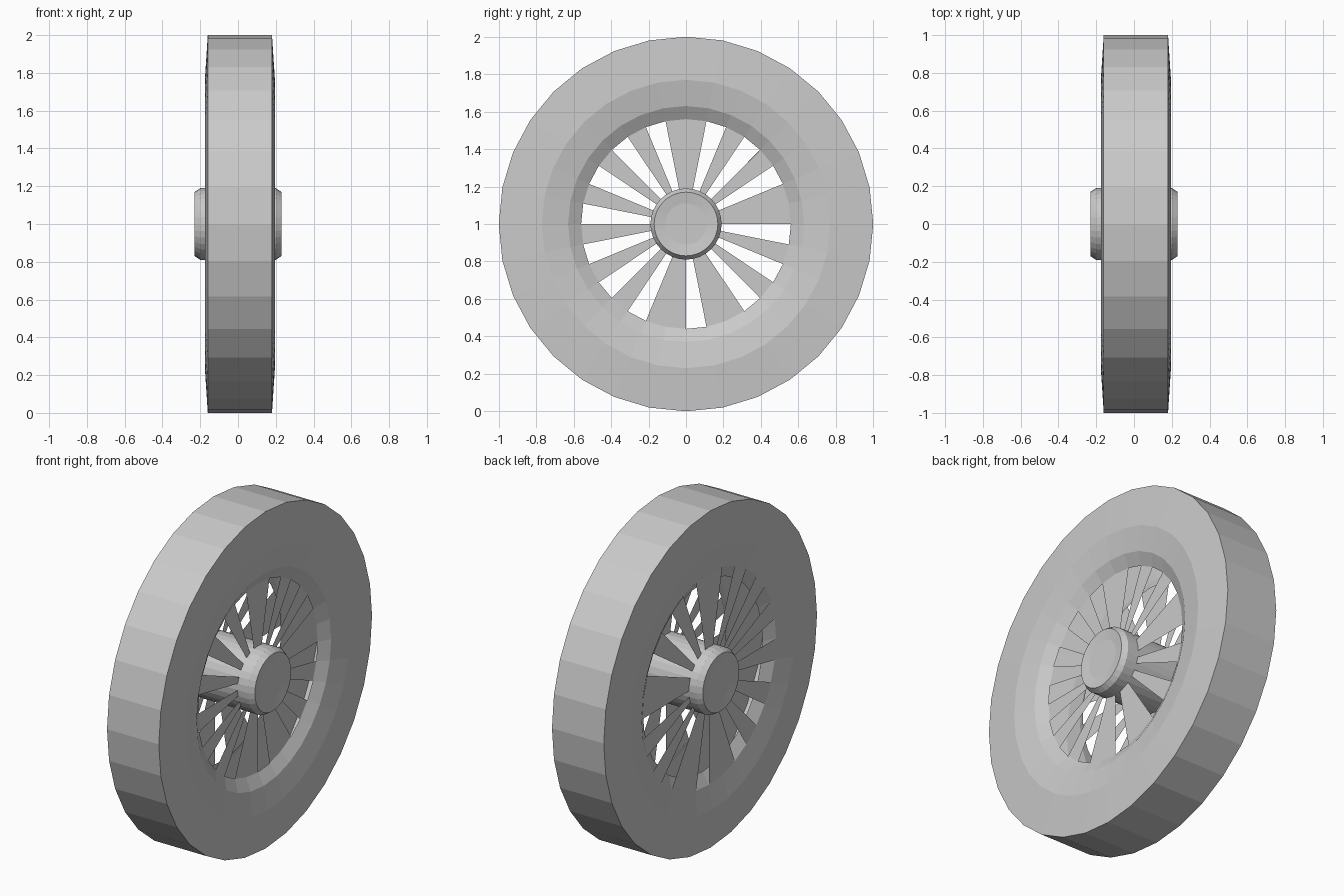
import bpy, bmesh
from math import cos, sin, pi

cube = bpy.data.objects.get("Cube")
if cube:
    bpy.data.objects.remove(cube)

SEGMENTS = 32
STEP = 2 * pi / SEGMENTS
AXLE_Z = 1.0

grey = bpy.data.materials.new("plain grey")
grey.use_nodes = True
COLOUR = (0.59, 0.59, 0.59, 1)
grey.diffuse_color = COLOUR
grey.node_tree.nodes["Principled BSDF"].inputs["Base Color"].default_value = COLOUR


def point(x, radius, index):
    """Position around the axle, counted from +y towards +z."""
    return (x, radius * cos(index * STEP), AXLE_Z + radius * sin(index * STEP))


def finish(name, bm):
    mesh = bpy.data.meshes.new(name)
    bm.to_mesh(mesh)
    bm.free()
    mesh.materials.append(grey)
    obj = bpy.data.objects.new(name, mesh)
    bpy.context.collection.objects.link(obj)
    return obj


def lathe(name, profile, capped=False):
    """Spin a (x, radius) profile, listed from +x to -x, about the axle."""
    bm = bmesh.new()
    rings = [[bm.verts.new(point(x, r, i)) for i in range(SEGMENTS)]
             for x, r in profile]
    for a, b in zip(rings, rings[1:]):
        for i in range(SEGMENTS):
            j = (i + 1) % SEGMENTS
            bm.faces.new((a[i], b[i], b[j], a[j]))
    if capped:
        bm.faces.new(rings[0])
        bm.faces.new(rings[-1][::-1])
    bm.normal_update()
    return finish(name, bm)


def spoke_layer(name, x, outer, facing):
    """Flat wedge spokes, with a few doubled up around the wheel."""
    starts = [0, *range(1, 8, 2), *range(8, 23, 2), 23, 25, *range(26, 31, 2)]
    bm = bmesh.new()
    for i in starts:
        corners = [(0.17, i), (outer, i), (outer, i + 1), (0.17, i + 1)]
        verts = [bm.verts.new(point(x, r, k)) for r, k in corners]
        bm.faces.new(verts[::facing])
    bm.normal_update()
    return finish(name, bm)


# Tyre: hollow shell, tread and side walls that step in towards the rim
half = [(0.12, 0.56), (0.16, 0.63), (0.185, 0.77), (0.17, 1.0)]
OFFSET = 0.01
tyre_profile = [(OFFSET + x, r) for x, r in half]
tyre_profile += [(OFFSET - x, r) for x, r in reversed(half)]
lathe("tyre", tyre_profile)

# Hub: barrel with chamfered, slightly dished ends
hub_half = [(0.222, 0.11), (0.23, 0.17), (0.2, 0.19)]
lathe("hub", hub_half[:] + [(-x, r) for x, r in reversed(hub_half)], capped=True)

# Spokes on both sides
spoke_layer("left_spokes", 0.13, 0.56, 1)
spoke_layer("right_spokes", -0.152, 0.63, -1)
